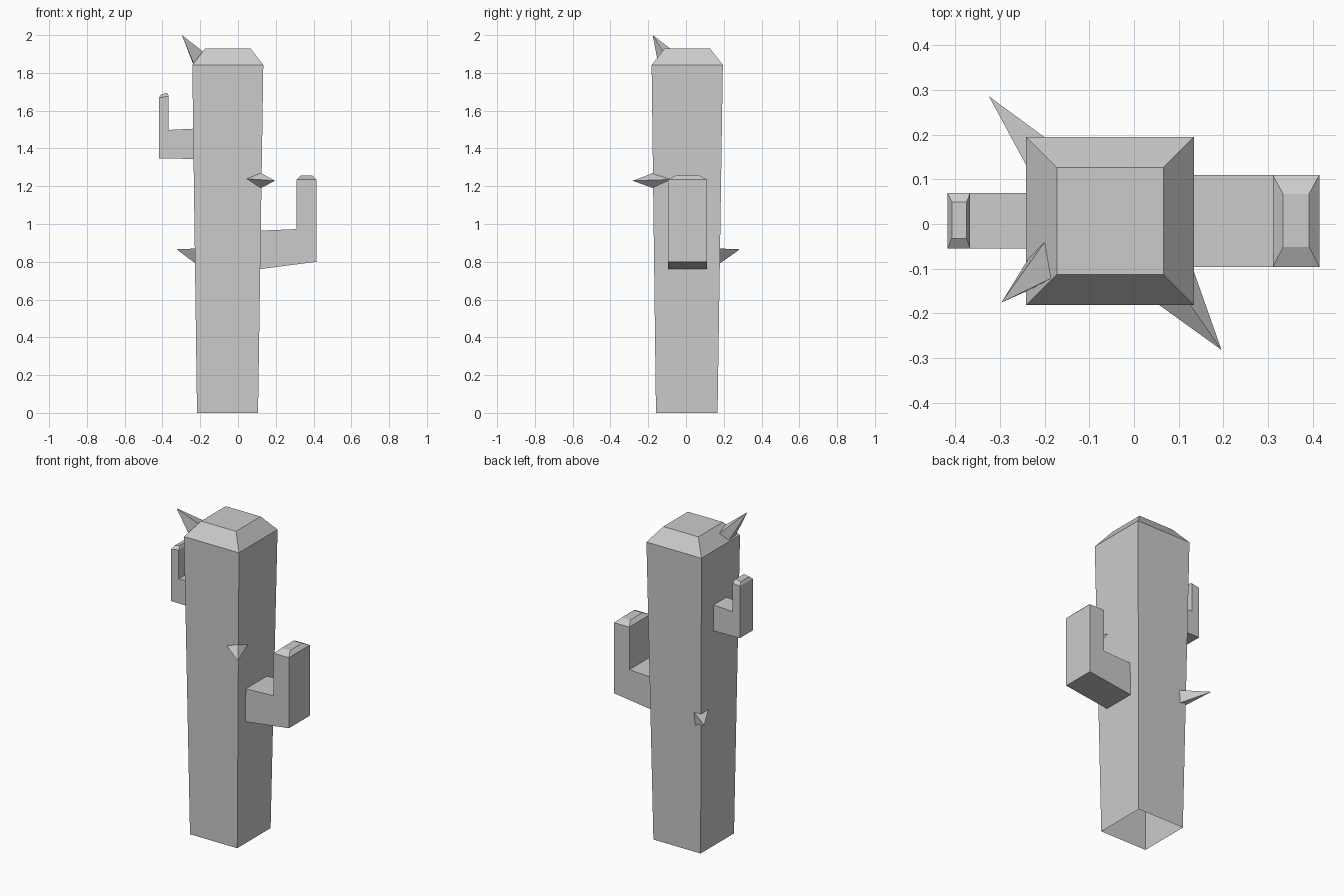
import bpy, bmesh
from mathutils import Vector

if "Cube" in bpy.data.objects:
    bpy.data.objects.remove(bpy.data.objects["Cube"])


def make(name, verts, faces):
    bm = bmesh.new()
    vs = [bm.verts.new(v) for v in verts]
    for f in faces:
        bm.faces.new([vs[i] for i in f])
    bmesh.ops.recalc_face_normals(bm, faces=bm.faces)
    me = bpy.data.meshes.new(name)
    bm.to_mesh(me)
    bm.free()
    ob = bpy.data.objects.new(name, me)
    bpy.context.collection.objects.link(ob)
    return ob


def rect(x0, x1, y0, y1, z):
    return [(x0, y0, z), (x1, y0, z), (x1, y1, z), (x0, y1, z)]


def bridge(a, b, n=4):
    return [(a + i, a + (i + 1) % n, b + (i + 1) % n, b + i) for i in range(n)]


# Trunk: widening upwards, bevelled crown, open underside
make("trunk",
     rect(-0.217, 0.106, -0.159, 0.167, 0)
     + rect(-0.242, 0.134, -0.182, 0.195, 1.842)
     + rect(-0.173, 0.066, -0.113, 0.127, 1.93),
     bridge(0, 4) + bridge(4, 8) + [(8, 9, 10, 11)])


# Arms: L profile (trunk low, outer low, outer top, inner top, elbow, trunk high)
# extruded along y, with a bevelled tip
def arm(name, profile, y0, y1, cap_x, cap_y, cap_z):
    verts = [(x, y, z) for y in (y0, y1) for x, z in profile]
    outer, inner = cap_x
    verts += [(outer, cap_y[0], cap_z[0]), (inner, cap_y[0], cap_z[1]),
              (inner, cap_y[1], cap_z[1]), (outer, cap_y[1], cap_z[0])]
    faces = [tuple(range(6)), tuple(range(6, 12))]
    faces += [(i, i + 1, i + 7, i + 6) for i in (0, 1, 3, 4)]
    rim = (2, 3, 9, 8)
    faces += [(rim[i], rim[(i + 1) % 4], 12 + (i + 1) % 4, 12 + i) for i in range(4)]
    faces.append((12, 13, 14, 15))
    return make(name, verts, faces)


arm("right_arm",
    [(0.115, 0.761), (0.415, 0.80), (0.415, 1.236), (0.311, 1.236), (0.311, 0.973), (0.115, 0.965)],
    -0.096, 0.11, (0.392, 0.334), (-0.051, 0.067), (1.258, 1.258))
arm("left_arm",
    [(-0.23, 1.344), (-0.418, 1.348), (-0.418, 1.668), (-0.367, 1.677), (-0.367, 1.498), (-0.23, 1.505)],
    -0.055, 0.07, (-0.408, -0.375), (-0.032, 0.049), (1.686, 1.694))


# Spikes: four-sided pyramids, base pushed a little into the trunk
def spike(name, tip, base):
    t = Vector(tip)
    verts = [t] + [t + (Vector(b) - t) * 1.08 for b in base]
    make(name, verts, [(0, i + 1, (i + 1) % 4 + 1) for i in range(4)] + [(1, 2, 3, 4)])


spike("crown_spike", (-0.297, -0.176, 2.0),
      [(-0.2, -0.04, 1.895), (-0.182, -0.12, 1.91), (-0.235, -0.148, 1.85), (-0.238, -0.08, 1.848)])
spike("front_spike", (0.196, -0.282, 1.229),
      [(0.046, -0.174, 1.24), (0.121, -0.174, 1.27), (0.123, -0.075, 1.236), (0.121, -0.174, 1.19)])
spike("back_spike", (-0.325, 0.286, 0.866),
      [(-0.182, 0.181, 0.87), (-0.228, 0.107, 0.87), (-0.228, 0.142, 0.793), (-0.19, 0.181, 0.793)])
